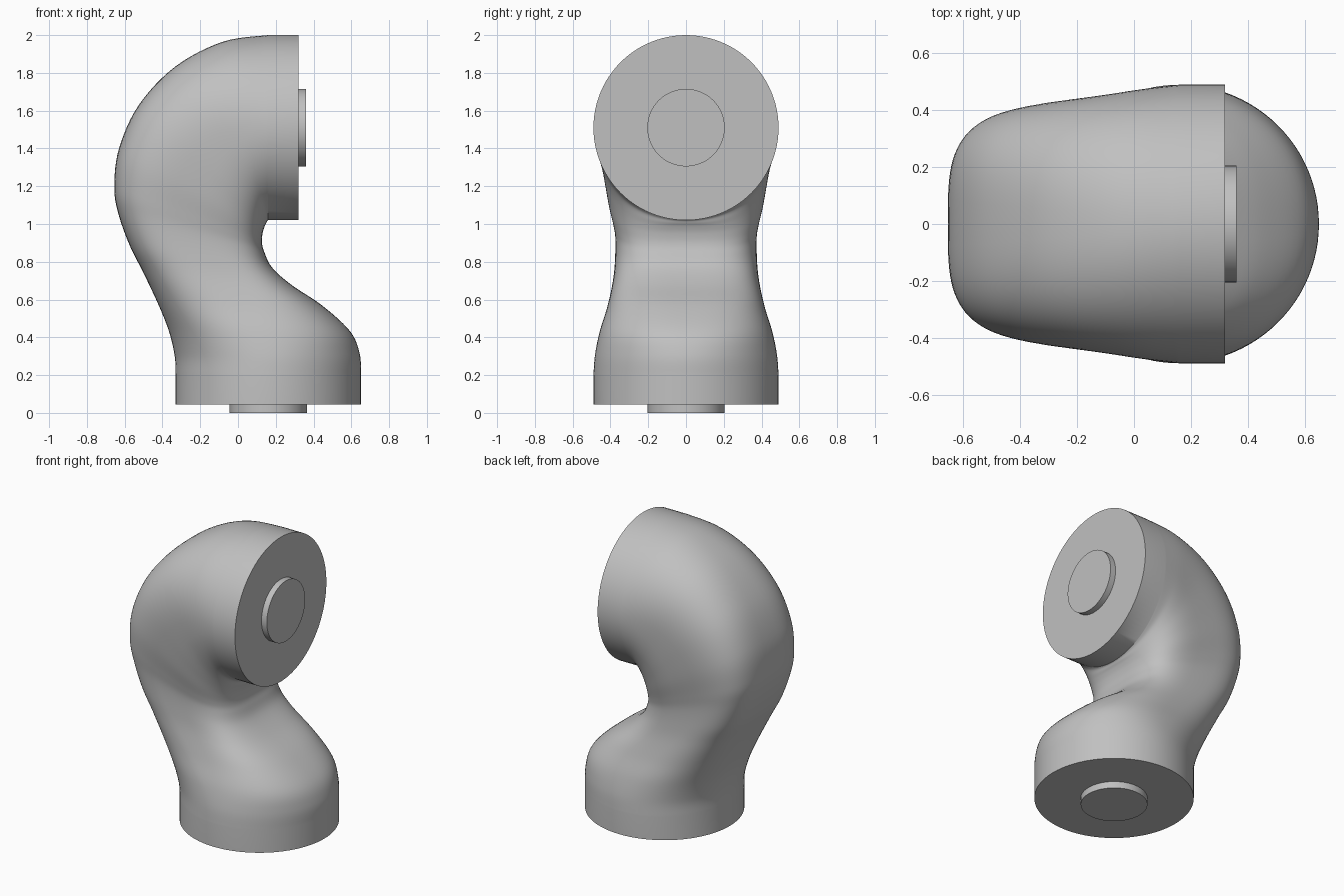
import bpy
import bmesh
from math import sin, cos, pi, copysign
from mathutils import Vector

if "Cube" in bpy.data.objects:
    bpy.data.objects.remove(bpy.data.objects["Cube"])

grey = bpy.data.materials.new("light_grey")
grey.use_nodes = True
grey.diffuse_color = (0.53, 0.53, 0.53, 1)
grey.node_tree.nodes["Principled BSDF"].inputs["Base Color"].default_value = (0.53, 0.53, 0.53, 1)

SIDES = 96
STEPS = 6

# Cross-sections: outer x, z; inner x, z; half width; squareness
SECTIONS = [
    (-.33, .20, .65, .20, .49, 2.0),
    (-.335, .30, .645, .31, .482, 2.05),
    (-.365, .43, .595, .43, .457, 2.3),
    (-.42, .57, .45, .565, .415, 2.7),
    (-.50, .74, .28, .68, .385, 3.1),
    (-.575, .89, .18, .77, .375, 3.4),
    (-.635, 1.06, .14, .85, .375, 3.5),
    (-.655, 1.20, .127, .90, .388, 3.5),
    (-.63, 1.40, .13, .95, .412, 3.3),
    (-.525, 1.63, .14, .985, .432, 3.0),
    (-.33, 1.835, .15, 1.005, .452, 2.6),
    (-.08, 1.965, .155, 1.015, .475, 2.2),
    (.16, 2.0, .16, 1.02, .49, 2.0),
]


def smooth_sections(rows):
    """Catmull-Rom interpolation between the cross-sections."""
    out = []
    for i in range(len(rows) - 1):
        a, b, c, d = (rows[min(max(i + k, 0), len(rows) - 1)] for k in (-1, 0, 1, 2))
        for s in range(STEPS):
            t = s / STEPS
            out.append([q + t * (r - p) / 2 + t * t * (2 * p - 5 * q + 4 * r - s2) / 2
                        + t ** 3 * (3 * q - p - 3 * r + s2) / 2
                        for p, q, r, s2 in zip(a, b, c, d)])
    return out + [list(rows[-1])]


def ring(section):
    """Squared-off ellipse spanning the outer and inner points."""
    ox, oz, ix, iz, width, power = section
    outer, inner = Vector((ox, 0, oz)), Vector((ix, 0, iz))
    mid, half = (outer + inner) / 2, (inner - outer) / 2
    points = []
    for k in range(SIDES):
        c, s = cos(2 * pi * k / SIDES), sin(2 * pi * k / SIDES)
        c = copysign(abs(c) ** (2 / power), c)
        s = copysign(abs(s) ** (2 / power), s)
        points.append(mid + half * c + Vector((0, width * s, 0)))
    return points


def loft(name, sections):
    bm = bmesh.new()
    rings = [[bm.verts.new(p) for p in ring(sec)] for sec in sections]
    for low, high in zip(rings, rings[1:]):
        for k in range(SIDES):
            n = (k + 1) % SIDES
            bm.faces.new((low[k], low[n], high[n], high[k]))
    bm.faces.new(rings[0])
    bm.faces.new(rings[-1])
    bmesh.ops.recalc_face_normals(bm, faces=bm.faces)
    mesh = bpy.data.meshes.new(name)
    bm.to_mesh(mesh)
    bm.free()
    mesh.materials.append(grey)
    obj = bpy.data.objects.new(name, mesh)
    bpy.context.collection.objects.link(obj)
    bpy.ops.object.select_all(action="DESELECT")
    obj.select_set(True)
    bpy.context.view_layer.objects.active = obj
    bpy.ops.object.shade_smooth_by_angle(angle=pi / 5)


def level(z, r):
    return (.16 - r, z, .16 + r, z, r, 2)


def upright(x, r):
    return (x, 1.51 + r, x, 1.51 - r, r, 2)


# Curved neck with a round collar at each end
loft("curved_body", [level(.045, .49)] + smooth_sections(SECTIONS) + [upright(.32, .49)])
# Round pegs on the two end faces
loft("bottom_peg", [level(0, .205), level(.06, .205)])
loft("upper_peg", [upright(.31, .205), upright(.36, .205)])
